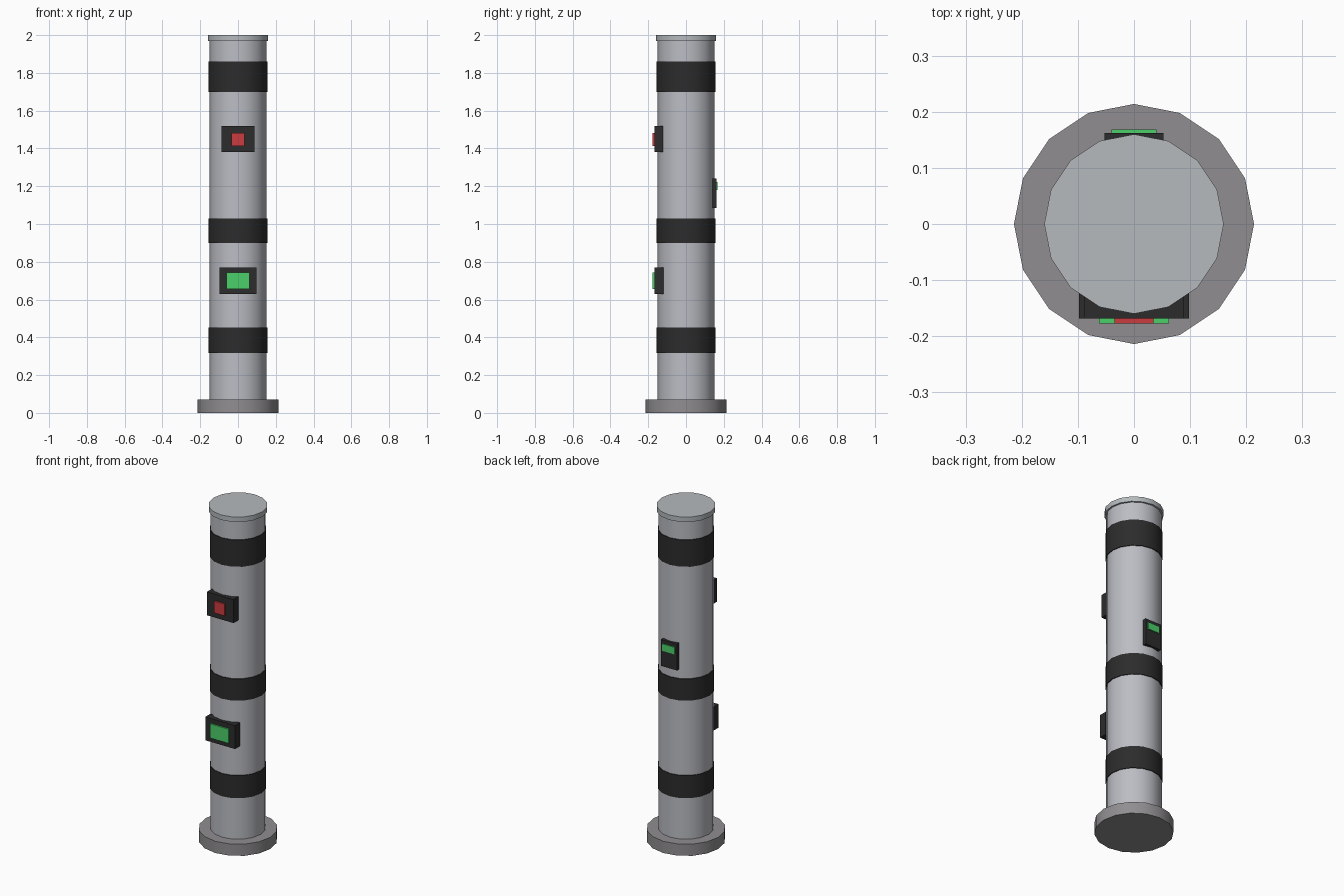
import bpy, math

if "Cube" in bpy.data.objects:
    bpy.data.objects.remove(bpy.data.objects["Cube"])


def material(name, r, g, b):
    m = bpy.data.materials.new(name)
    m.diffuse_color = (r, g, b, 1)
    m.use_nodes = True
    m.node_tree.nodes["Principled BSDF"].inputs["Base Color"].default_value = m.diffuse_color
    return m


SHAFT = material("light grey", 0.50, 0.51, 0.55)
CAP = material("cap grey", 0.46, 0.49, 0.51)
BASE = material("mid grey", 0.28, 0.27, 0.28)
DARK = material("charcoal", 0.025, 0.025, 0.026)
RED = material("red", 0.60, 0.045, 0.05)
GREEN = material("green", 0.07, 0.62, 0.14)


def drum(name, radius, z0, z1, mat):
    # sixteen-sided drum with corners on the axes, smooth round the side
    bpy.ops.mesh.primitive_cylinder_add(vertices=16, radius=radius, depth=z1 - z0,
                                        location=(0, 0, (z0 + z1) / 2))
    ob = bpy.context.object
    ob.name = name
    ob.data.materials.append(mat)
    bpy.ops.object.shade_smooth_by_angle(angle=math.radians(35))


def block(name, half_width, y0, y1, z0, z1, mat):
    bpy.ops.mesh.primitive_cube_add(size=1, location=(0, (y0 + y1) / 2, (z0 + z1) / 2))
    ob = bpy.context.object
    ob.name = name
    ob.scale = (half_width * 2, y1 - y0, z1 - z0)
    bpy.ops.object.transform_apply(location=False, rotation=False, scale=True)
    ob.data.materials.append(mat)


# post
drum("base_plate", 0.214, 0, 0.07, BASE)
drum("shaft", 0.15, 0.07, 1.97, SHAFT)
drum("top_cap", 0.16, 1.97, 2.0, CAP)

# dark bands
for name, z0, z1 in (("lower_band", 0.317, 0.452), ("middle_band", 0.90, 1.03),
                     ("upper_band", 1.70, 1.86)):
    drum(name, 0.155, z0, z1, DARK)

# front upper unit
block("upper_housing", 0.088, -0.168, -0.122, 1.38, 1.52, DARK)
block("upper_red_light", 0.035, -0.177, -0.168, 1.412, 1.482, RED)

# front lower unit
block("lower_housing", 0.098, -0.168, -0.12, 0.63, 0.77, DARK)
block("lower_green_screen", 0.062, -0.177, -0.168, 0.657, 0.742, GREEN)

# back panel
block("back_panel", 0.053, 0.14, 0.162, 1.085, 1.242, DARK)
block("back_green_display", 0.04, 0.162, 0.168, 1.18, 1.222, GREEN)
